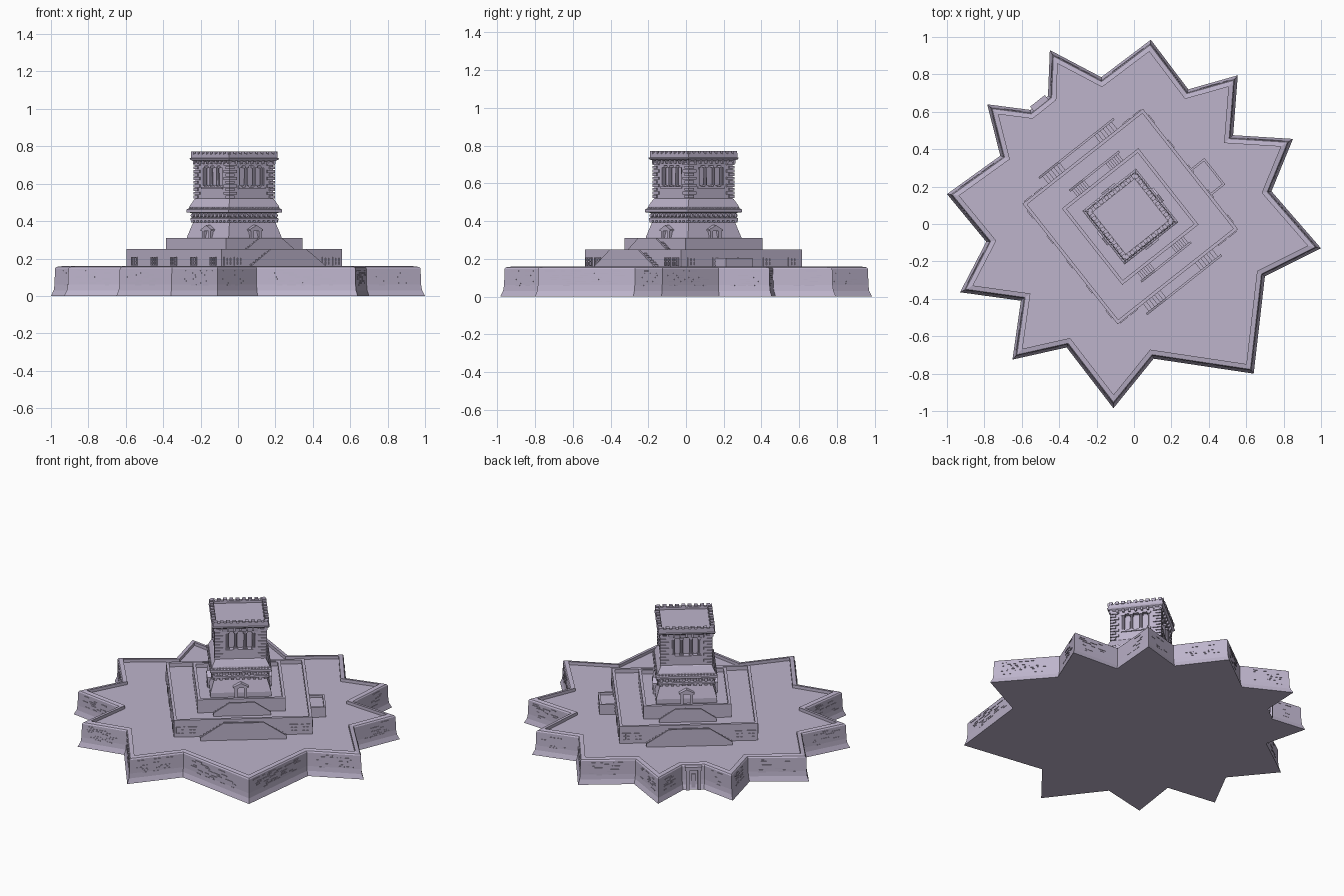
import bpy, bmesh, math, random
from mathutils import Matrix, Vector

if "Cube" in bpy.data.objects:
    bpy.data.objects.remove(bpy.data.objects["Cube"])
random.seed(4)

stone = bpy.data.materials.new("lavender_stone")
stone.diffuse_color = (0.51, 0.455, 0.60, 1)
stone.use_nodes = True
stone.node_tree.nodes["Principled BSDF"].inputs["Base Color"].default_value = stone.diffuse_color

# All square tiers share one turned frame
FRAME = Matrix.Translation((-0.02, 0.04, 0)) @ Matrix.Rotation(math.radians(38.3), 4, 'Z')
ALL, STAIR_SIDES, PLAIN_SIDES = (0, 1, 2, 3), (0, 2), (1, 3)


def finish(name, bm, frame=FRAME):
    bmesh.ops.recalc_face_normals(bm, faces=bm.faces)
    me = bpy.data.meshes.new(name)
    bm.to_mesh(me)
    bm.free()
    me.materials.append(stone)
    ob = bpy.data.objects.new(name, me)
    ob.matrix_world = frame
    bpy.context.collection.objects.link(ob)
    return ob


def loft(bm, rings):
    loops = [[bm.verts.new(p) for p in r] for r in rings]
    n = len(loops[0])
    for a, b in zip(loops, loops[1:]):
        for i in range(n):
            bm.faces.new((a[i], a[(i + 1) % n], b[(i + 1) % n], b[i]))
    bm.faces.new(loops[0][::-1])
    bm.faces.new(loops[-1])


def tier(name, profile):
    bm = bmesh.new()
    loft(bm, [[(x * s / 2, y * s / 2, z) for x, y in ((-1, -1), (1, -1), (1, 1), (-1, 1))]
              for s, z in profile])
    return finish(name, bm)


def box(bm, m, a, d, z):
    """a, d, z are (min, max): along the side, outward, and up"""
    size = [q[1] - q[0] for q in (a, d, z)]
    mid = Vector(((a[0] + a[1]) / 2, -(d[0] + d[1]) / 2, (z[0] + z[1]) / 2))
    bmesh.ops.create_cube(bm, size=1, matrix=m @ Matrix.Translation(mid) @ Matrix.Diagonal((*size, 1)))


def prism(bm, m, outline, d0, d1):
    loft(bm, [[m @ Vector((a, -d, z)) for a, z in outline] for d in (d0, d1)])


def sides(which):
    return [Matrix.Rotation(k * math.pi / 2, 4, 'Z') for k in which]


# Star shaped fort wall
STAR = [(1.0, -.13), (.735, .175), (.85, .455), (.53, .475), (.555, .795), (.29, .72),
        (.09, .985), (-.175, .785), (-.45, .93), (-.46, .685), (-.555, .61), (-.785, .64),
        (-.715, .365), (-1.0, .16), (-.79, -.095), (-.93, -.365), (-.605, -.41), (-.65, -.725),
        (-.36, -.66), (-.11, -.985), (.105, -.72), (.64, -.80), (.70, -.28)]


def star_ring(d, z):
    ring, n = [], len(STAR)
    for i in range(n):
        p, q, r = (Vector(STAR[(i + k) % n]) for k in (-1, 0, 1))
        e, f = (q - p).normalized(), (r - q).normalized()
        n1, n2 = Vector((-e.y, e.x)), Vector((-f.y, f.x))
        o = q + (n1 + n2) * d / (1 + n1.dot(n2))
        ring.append((o.x, o.y, z))
    return ring


bm = bmesh.new()
loft(bm, [star_ring(d, z) for d, z in ((0, 0), (.010, .03), (.013, .06), (.015, .147),
                                       (.02, .155), (.045, .16), (.045, .14))])
finish("star_fort_wall", bm, Matrix())

# Raised stone courses on the fort wall, and the gate
bm, gate = bmesh.new(), bmesh.new()
for i, p in enumerate(STAR):
    p, q = Vector(p), Vector(STAR[(i + 1) % len(STAR)])
    length, e = (q - p).length, (q - p).normalized()
    m = Matrix.Translation((p.x, p.y, 0)) @ Matrix.Rotation(math.atan2(e.y, e.x), 4, 'Z')
    if i == 9:
        c = length / 2
        for s in (-1, 1):
            box(gate, m, (c + s * .035 - .01, c + s * .035 + .01), (-.03, .008), (0, .135))
        box(gate, m, (c - .05, c + .05), (-.03, .014), (.13, .152))
        box(gate, m, (c - .012, c + .012), (-.03, -.004), (0, .10))
        continue
    for row in range(8):
        x = .05 + random.random() * .06
        while x < length - .09:
            w = random.uniform(.02, .06)
            if random.random() < .6:
                z = .055 + row * .011
                box(bm, m, (x, x + w), (-.02, -.011), (z, z + .005))
            x += w + random.uniform(.01, .05)
finish("fort_wall_courses", bm, Matrix())
finish("fort_gate", gate, Matrix())

# Two terraces with parapets
tier("lower_terrace", [(.82, .13), (.82, .25), (.785, .25), (.785, .225)])
tier("upper_terrace", [(.52, .22), (.52, .31), (.485, .31), (.485, .285)])

# Paired window frames on the lower terrace
bm = bmesh.new()
for which, spots in ((PLAIN_SIDES, (-.34, -.17, 0, .17, .34)), (STAIR_SIDES, (-.37, -.30, .30, .37))):
    for m in sides(which):
        for c in spots:
            for x in (c - .022, c, c + .022):
                box(bm, m, (x - .004, x + .004), (.40, .416), (.165, .205))
            for z in (.163, .184, .203):
                box(bm, m, (c - .026, c + .026), (.40, .416), (z, z + .004))
finish("terrace_windows", bm)


# Double staircases: sloped outer wall with steps behind it
def staircase(name, wall, depth, half, flat, z0, z1):
    bm = bmesh.new()
    for m in sides(STAIR_SIDES):
        prism(bm, m, [(-half, z0), (half, z0), (half, z0 + .025), (flat, z1), (-flat, z1), (-half, z0 + .025)],
              wall + depth - .012, wall + depth)
        box(bm, m, (-flat, flat), (wall - .01, wall + depth - .01), (z0, z1 - .02))
        n = 7
        for s in (-1, 1):
            for i in range(n):
                lo, hi = sorted((s * (flat + (half - flat) * i / n), s * (flat + (half - flat) * (i + 1) / n)))
                box(bm, m, (lo, hi), (wall - .01, wall + depth - .01),
                    (z0, z0 + (z1 - .02 - z0) * (n - i) / (n + 1)))
    finish(name, bm)


staircase("lower_stairs", .41, .06, .255, .12, .135, .25)
staircase("upper_stairs", .26, .055, .17, .075, .22, .31)

# Small annex on one side of the lower terrace
bm = bmesh.new()
box(bm, sides((1,))[0], (-.18, 0), (.40, .505), (.135, .19))
for a, d in (((-.18, -.168), (.40, .505)), ((-.012, 0), (.40, .505)), ((-.18, 0), (.493, .505))):
    box(bm, sides((1,))[0], a, d, (.185, .205))
finish("side_annex", bm)

# Pedestal base with mouldings
tier("pedestal_base", [(.36, .28), (.36, .315), (.315, .39), (.315, .40), (.335, .403), (.335, .415),
                       (.32, .42), (.32, .443), (.365, .447), (.365, .462), (.345, .468), (.34, .48),
                       (.305, .515), (.295, .52), (.295, .58)])

# Doorways, round shields and dentils around the base
doors, trim = bmesh.new(), bmesh.new()
for m in sides(ALL):
    for s in (-1, 1):
        box(doors, m, (s * .028 - .009, s * .028 + .009), (.14, .19), (.285, .35))
    prism(doors, m, [(-.045, .348), (.045, .348), (.045, .355), (0, .378), (-.045, .355)], .14, .193)
    for i in range(10):
        a = (i - 4.5) * .033
        bmesh.ops.create_cone(trim, cap_ends=True, segments=10, radius1=.012, radius2=.010, depth=.014,
                              matrix=m @ Matrix.Translation((a, -.165, .43)) @ Matrix.Rotation(math.pi / 2, 4, 'X'))
        box(trim, m, (a - .009, a + .009), (.15, .172), (.393, .404))
    for i in range(18):
        a = (i - 8.5) * .019
        box(trim, m, (a - .005, a + .005), (.16, .178), (.462, .472))
finish("base_doorways", doors)
finish("base_trim", trim)

# Pedestal shaft: recessed core, corner piers, columns
tier("shaft_core", [(.245, .57), (.245, .71)])
piers, cols, quoins = bmesh.new(), bmesh.new(), bmesh.new()
for m in sides(ALL):
    box(piers, m, (-.1475, -.085), (.085, .1475), (.575, .70))
    box(piers, m, (-.09, .09), (.12, .154), (.572, .582))
    for a in (-.078, -.028, .028, .078):
        bmesh.ops.create_cone(cols, cap_ends=True, segments=10, radius1=.009, radius2=.008, depth=.12,
                              matrix=m @ Matrix.Translation((a, -.135, .64)))
        for z in (.58, .685):
            box(cols, m, (a - .012, a + .012), (.122, .149), (z, z + .01))
    # alternating corner blocks
    for i in range(10):
        w = .052 if i % 2 else .034
        z = .522 + i * .0195
        box(quoins, m, (-.155, -.155 + w), (.155 - w, .155), (z, z + .015))
finish("corner_piers", piers)
finish("loggia_columns", cols)
finish("corner_quoins", quoins)

# Crown with parapet, brackets and notched rim
tier("crown", [(.295, .695), (.30, .718), (.335, .728), (.342, .735), (.33, .738), (.33, .762), (.285, .762), (.285, .748)])
bm = bmesh.new()
for m in sides(ALL):
    for i in range(9):
        a = (i - 4) * .037
        box(bm, m, (a - .011, a + .011), (.146, .169), (.755, .772))
        box(bm, m, (a - .006, a + .006), (.14, .160), (.705, .726))
finish("crown_blocks", bm)
